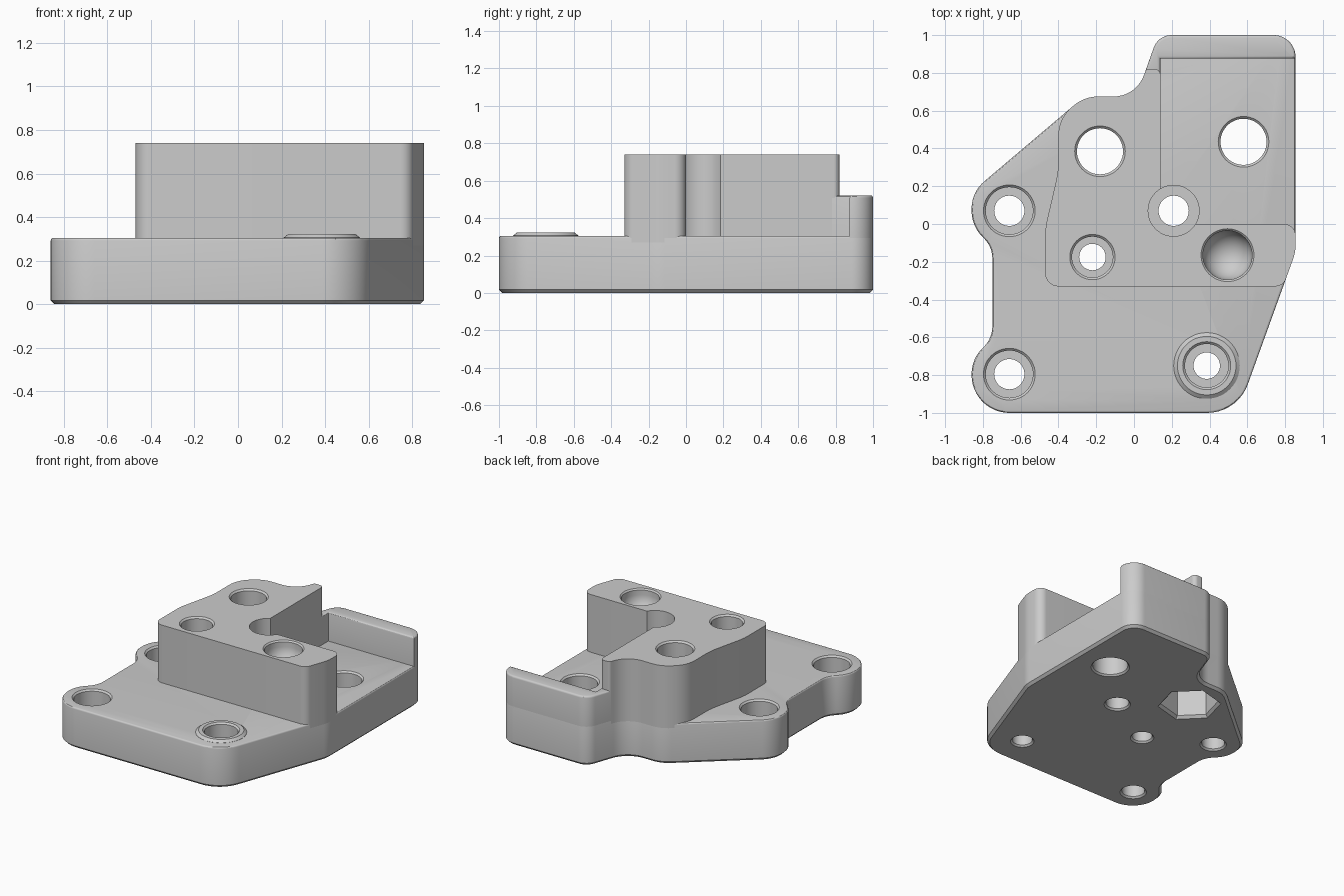
import bpy, bmesh
from math import radians, tan, sin, cos, pi, ceil
from mathutils import Vector

cube = bpy.data.objects.get("Cube")
if cube:
    bpy.data.objects.remove(cube, do_unlink=True)

grey = bpy.data.materials.new("plain grey")
grey.use_nodes = True
colour = (0.6, 0.6, 0.6, 1)
grey.diffuse_color = colour
grey.node_tree.nodes["Principled BSDF"].inputs["Base Color"].default_value = colour


def finish(bm, name):
    bmesh.ops.recalc_face_normals(bm, faces=bm.faces)
    mesh = bpy.data.meshes.new(name)
    bm.to_mesh(mesh)
    bm.free()
    mesh.materials.append(grey)
    ob = bpy.data.objects.new(name, mesh)
    bpy.context.collection.objects.link(ob)
    return ob


def rounded(corners):
    """Polygon outline with a fillet radius at each corner."""
    out = []
    for i, (x, y, r) in enumerate(corners):
        p = Vector((x, y))
        a = (Vector(corners[i - 1][:2]) - p).normalized()
        b = (Vector(corners[(i + 1) % len(corners)][:2]) - p).normalized()
        if r == 0:
            out.append(p)
            continue
        half = a.angle(b) / 2
        centre = p + (a + b).normalized() * r / sin(half)
        start = p + a * r / tan(half) - centre
        end = p + b * r / tan(half) - centre
        sweep = start.angle_signed(end)
        n = max(3, ceil(abs(sweep) / radians(8)))
        for k in range(n + 1):
            t = -sweep * k / n
            out.append(centre + Vector((start.x * cos(t) - start.y * sin(t),
                                        start.x * sin(t) + start.y * cos(t))))
    return out


def prism(name, corners, z0, z1, chamfer=0, edge_round=0):
    bm = bmesh.new()
    outline = rounded(corners)
    low = [bm.verts.new((p.x, p.y, z0)) for p in outline]
    high = [bm.verts.new((p.x, p.y, z1)) for p in outline]
    n = len(low)
    bm.faces.new(low)
    bm.faces.new(high)
    for i in range(n):
        j = (i + 1) % n
        bm.faces.new((low[i], low[j], high[j], high[i]))
    bmesh.ops.recalc_face_normals(bm, faces=bm.faces)
    for z, size, seg in ((z0, chamfer, 1), (z1, edge_round, 3)):
        if size:
            rim = [e for e in bm.edges if all(abs(v.co.z - z) < 1e-5 for v in e.verts)]
            bmesh.ops.bevel(bm, geom=rim, offset=size, segments=seg,
                            profile=0.5, affect='EDGES', clamp_overlap=False)
    return finish(bm, name)


def lathe(name, x, y, profile, sides=48, turn=0):
    """Solid of stacked rings; profile is (radius, z) from bottom to top."""
    bm = bmesh.new()
    rings = [[bm.verts.new((x + r * cos(turn + 2 * pi * i / sides),
                            y + r * sin(turn + 2 * pi * i / sides), z))
              for i in range(sides)] for r, z in profile]
    bm.faces.new(rings[0])
    bm.faces.new(rings[-1])
    for a, b in zip(rings, rings[1:]):
        for i in range(sides):
            j = (i + 1) % sides
            bm.faces.new((a[i], a[j], b[j], b[i]))
    return finish(bm, name)


def bolt_hole(x, y, r, top, bore=None, floor=None):
    """Through hole, chamfered at both ends, with an optional counterbore."""
    c = 0.012
    profile = [(r + 2 * c, -c), (r, c)]
    if bore:
        profile += [(r, floor), (bore, floor)]
    wide = bore or r
    profile += [(wide, top - c), (wide + 2 * c, top + c)]
    return lathe("hole_cutter", x, y, profile)


# Edges shared by the plate and the raised block
back_arc = (-0.263, 0.675, 0.2)
back_hollow = (0.0125, 0.675, 0.17)

# Base plate with two lugs on its right edge
base = prism("base_plate", [
    (-0.86, -1, 0.2), (-0.86, -0.715, 0.19), (-0.75, -0.605, 0.15),
    (-0.75, -0.12, 0.15), (-0.86, -0.01, 0.19), (-0.86, 0.169, 0.19),
    back_arc, back_hollow, (0.128, 1, 0.1), (0.855, 1, 0.115),
    (0.855, -0.15, 0.2), (0.548, -1, 0.23)], 0, 0.305, 0.018, 0.012)

# Raised block, L-shaped around the open pocket
block = prism("raised_block", [
    (-0.47, -0.33, 0.07), (-0.47, -0.02, 0.4), (-0.4, 0.28, 0.5),
    (-0.4, 0.559, 0.19), back_arc, back_hollow, (0.064, 0.82, 0.02),
    (0.14, 0.82, 0.03), (0.14, 0, 0), (0.855, 0, 0.06),
    (0.855, -0.15, 0.2), (0.79, -0.33, 0.06)], 0.27, 0.74)

# Low wall behind the pocket
wall = prism("back_wall", [
    (0.05, 0.78, 0), (0.128, 1, 0.1), (0.855, 1, 0.115),
    (0.855, 0.875, 0), (0.14, 0.875, 0), (0.14, 0.78, 0)], 0.27, 0.522, 0, 0.014)

# Raised ring at the front bolt
boss = lathe("bolt_boss", 0.385, -0.75, [(0.175, 0.28), (0.175, 0.306), (0.155, 0.322)])

# Holes
ball_r, ball_z = 0.13, 0.7
ball = [(ball_r * sin(radians(a)), ball_z - ball_r * cos(radians(a))) for a in range(3, 91, 6)]
cutters = [
    bolt_hole(-0.66, 0.07, 0.08, 0.305, 0.125, 0.13),
    bolt_hole(-0.66, -0.795, 0.08, 0.305, 0.125, 0.13),
    bolt_hole(0.385, -0.75, 0.07, 0.322, 0.115, 0.13),
    bolt_hole(-0.22, -0.175, 0.07, 0.74, 0.108, 0.4),
    bolt_hole(0.21, 0.07, 0.08, 0.76, 0.135, 0.17),
    bolt_hole(0.58, 0.435, 0.122, 0.305),
    bolt_hole(-0.18, 0.385, 0.122, 0.74),
    lathe("nut_cutter", -0.18, 0.385, [(0.24, -0.02), (0.2, 0.02), (0.2, 0.29)], 6, radians(15)),
    lathe("ball_cutter", 0.495, -0.165, ball + [(ball_r, 0.73), (ball_r + 0.02, 0.75)]),
]

for ob in (base, block, wall, boss):
    bpy.ops.object.select_all(action='DESELECT')
    ob.select_set(True)
    bpy.context.view_layer.objects.active = ob
    if ob is not wall:
        for cutter in cutters:
            mod = ob.modifiers.new("hole", 'BOOLEAN')
            mod.operation = 'DIFFERENCE'
            mod.solver = 'EXACT'
            mod.object = cutter
            bpy.ops.object.modifier_apply(modifier=mod.name)
    bpy.ops.object.shade_smooth_by_angle(angle=radians(30))

for cutter in cutters:
    bpy.data.objects.remove(cutter, do_unlink=True)
